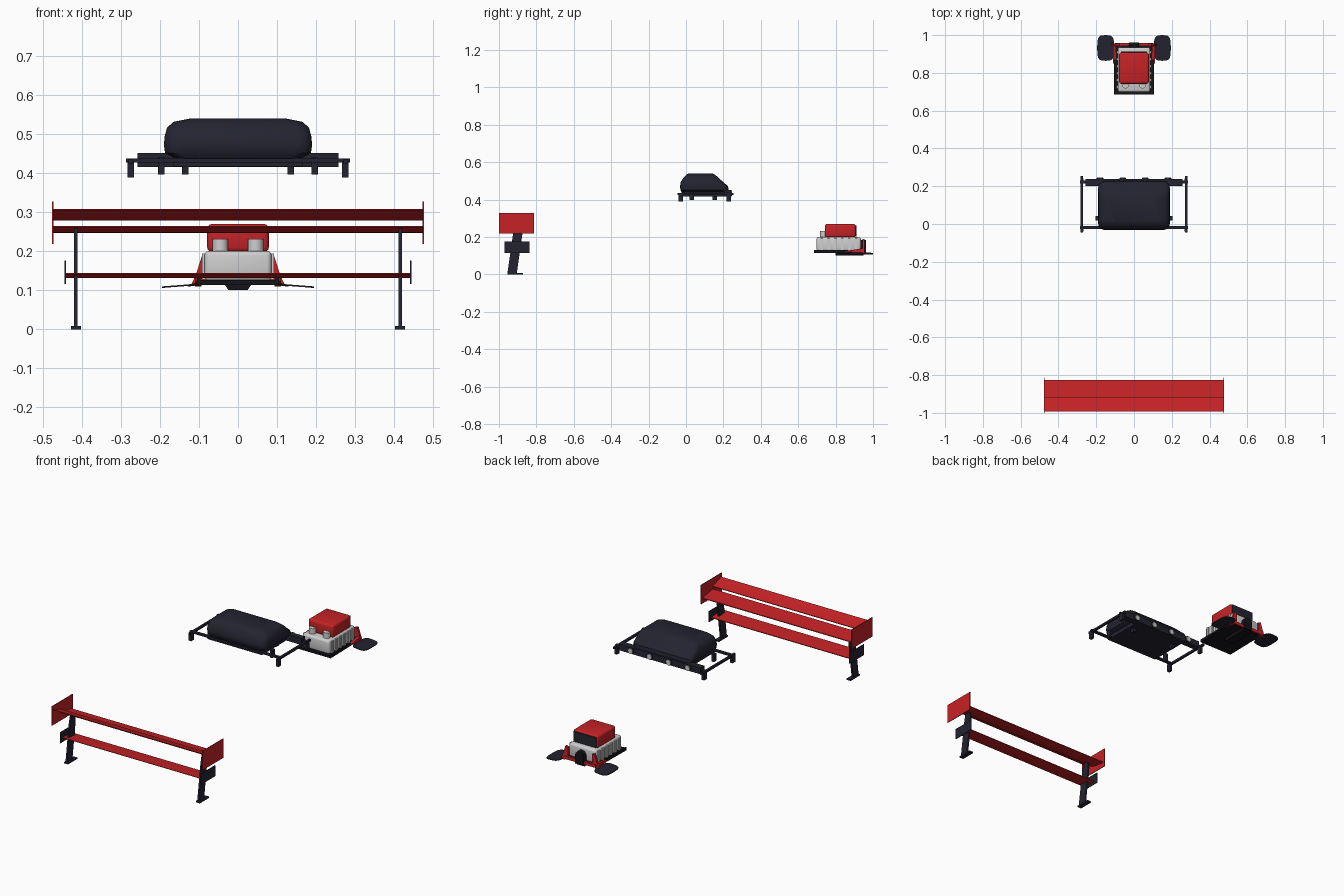
import bpy, bmesh, math
from mathutils import Vector

if "Cube" in bpy.data.objects:
    bpy.data.objects.remove(bpy.data.objects["Cube"])


def material(name, rgb):
    m = bpy.data.materials.new(name)
    m.diffuse_color = (*rgb, 1)
    m.use_nodes = True
    m.node_tree.nodes["Principled BSDF"].inputs["Base Color"].default_value = m.diffuse_color
    return m


RED = material("red paint", (0.56, 0.016, 0.019))
NAVY = material("dark navy", (0.017, 0.017, 0.030))
BLACK = material("black plastic", (0.007, 0.007, 0.010))
WHITE = material("light grey", (0.62, 0.62, 0.62))


def loft(name, rings, mat, smooth=False, bevel=0.0):
    """Skin a stack of equal-length rings and cap both ends."""
    bm = bmesh.new()
    vs = [[bm.verts.new(p) for p in r] for r in rings]
    n = len(rings[0])
    for a, b in zip(vs, vs[1:]):
        for i in range(n):
            j = (i + 1) % n
            bm.faces.new((a[i], a[j], b[j], b[i]))
    bm.faces.new(vs[0][::-1])
    bm.faces.new(vs[-1])
    if bevel:
        bmesh.ops.bevel(bm, geom=bm.edges[:], offset=bevel, segments=3,
                        profile=0.5, affect='EDGES', clamp_overlap=True)
    bmesh.ops.recalc_face_normals(bm, faces=bm.faces)
    me = bpy.data.meshes.new(name)
    bm.to_mesh(me)
    bm.free()
    me.materials.append(mat)
    ob = bpy.data.objects.new(name, me)
    bpy.context.collection.objects.link(ob)
    if smooth:
        bpy.ops.object.select_all(action='DESELECT')
        ob.select_set(True)
        bpy.context.view_layer.objects.active = ob
        bpy.ops.object.shade_smooth_by_angle(angle=math.radians(35))
    return ob


def box(name, x, y, z, mat, bevel=0.0):
    rings = [[(x[0], y[0], h), (x[1], y[0], h), (x[1], y[1], h), (x[0], y[1], h)] for h in z]
    return loft(name, rings, mat, bevel > 0, bevel)


def side_prism(name, x, profile, mat, smooth=False):
    """Extrude a (y, z) profile along x."""
    return loft(name, [[(h, py, pz) for py, pz in profile] for h in x], mat, smooth)


def cylinder(name, a, b, r, mat, n=12):
    a, b = Vector(a), Vector(b)
    q = (b - a).to_track_quat('Z', 'Y')
    ring = [q @ Vector((r * math.cos(math.tau * i / n), r * math.sin(math.tau * i / n), 0))
            for i in range(n)]
    return loft(name, [[p + v for v in ring] for p in (a, b)], mat, True)


def wing(name, half, lead, trail, thick, sag, mat):
    """Thin curved blade, given its leading and trailing (y, z) edges."""
    top, low = [], []
    for i in range(7):
        t = i / 6
        y = lead[0] + (trail[0] - lead[0]) * t
        z = lead[1] + (trail[1] - lead[1]) * t - sag * math.sin(math.pi * t)
        h = thick * (0.25 + 0.75 * math.sin(math.pi * min(1, t * 0.8 + 0.15))) / 2
        top.append((y, z + h))
        low.append((y, z - h))
    side_prism(name, (-half, half), top + low[::-1], mat, True)


# --- Rear wing: blades, end plates, stands ---
wing("main_blade", 0.474, (-0.825, 0.249), (-0.92, 0.264), 0.008, 0.002, RED)
wing("upper_flap", 0.474, (-0.917, 0.281), (-0.992, 0.307), 0.006, 0.002, RED)
wing("lower_blade", 0.442, (-0.86, 0.133), (-0.955, 0.143), 0.007, 0.001, RED)
for s in (-1, 1):
    box("wing_end_plate", (s * 0.473, s * 0.477), (-1.0, -0.812), (0.219, 0.328), RED)
    box("lower_end_plate", (s * 0.441, s * 0.445), (-0.97, -0.838), (0.116, 0.177), NAVY)
    side_prism("wing_stand", (s * 0.411, s * 0.420),
               [(-0.955, 0.005), (-0.905, 0.005), (-0.875, 0.215), (-0.88, 0.25),
                (-0.915, 0.258), (-0.925, 0.215)], NAVY)
    box("wing_foot", (s * 0.403, s * 0.428), (-0.955, -0.872), (0, 0.008), NAVY)

# --- Roof box: stacked rounded rings (z, half width, front, back, corner) ---
rings = []
for z, w, y0, y1, c in [(0.437, 0.16, -0.02, 0.215, 0.03), (0.452, 0.187, -0.03, 0.228, 0.035),
                        (0.472, 0.19, -0.032, 0.225, 0.035), (0.495, 0.188, -0.028, 0.198, 0.035),
                        (0.517, 0.182, -0.014, 0.174, 0.03), (0.532, 0.165, 0.0, 0.157, 0.03),
                        (0.540, 0.125, 0.012, 0.143, 0.03)]:
    ring = []
    for cx, cy, a0 in ((w - c, y1 - c, 0), (c - w, y1 - c, 90), (c - w, y0 + c, 180), (w - c, y0 + c, 270)):
        for k in range(4):
            a = math.radians(a0 + 30 * k)
            ring.append((cx + c * math.cos(a), cy + c * math.sin(a), z))
    rings.append(ring)
loft("roof_box", rings, NAVY, True)

# --- Roof rack: bars, clamps, rear lamp bar ---
for y in (-0.018, 0.222):
    box("rack_cross_bar", (-0.287, 0.287), (y - 0.008, y + 0.008), (0.428, 0.438), NAVY)
for s in (-1, 1):
    box("rack_side_bar", (s * 0.270, s * 0.282), (-0.045, 0.255), (0.424, 0.436), NAVY)
    for y in (-0.028, 0.228):
        box("rack_foot", (s * 0.267, s * 0.283), (y - 0.012, y + 0.012), (0.389, 0.43), NAVY)
    for x, y in ((0.197, 0.03), (0.135, 0.155)):
        box("box_mount", (s * (x - 0.008), s * (x + 0.008)), (y - 0.012, y + 0.012),
            (0.397, 0.44), NAVY)
box("box_floor", (-0.165, 0.165), (-0.02, 0.215), (0.418, 0.44), NAVY)
box("lamp_bar", (-0.258, 0.258), (0.202, 0.237), (0.416, 0.452), NAVY)
for x in (-0.18, -0.06, 0.06, 0.18):
    cylinder("lamp_rim", (x, 0.235, 0.434), (x, 0.243, 0.434), 0.018, NAVY)
    cylinder("lamp_lens", (x, 0.243, 0.434), (x, 0.247, 0.434), 0.015, WHITE)

# --- Engine unit: tray, ribbed block, red cover ---
loft("tray", [[(-0.105, 0.685, z), (0.105, 0.685, z), (0.1, 0.95, z), (-0.1, 0.95, z)]
              for z in (0.114, 0.126)], BLACK)
box("engine_block", (-0.086, 0.086), (0.698, 0.935), (0.124, 0.201), WHITE, 0.012)
for s in (-1, 1):
    for i in range(6):
        y = 0.725 + i * 0.037
        box("block_rib", (s * 0.08, s * 0.092), (y - 0.007, y + 0.007), (0.128, 0.194), WHITE)
    cylinder("front_knob", (s * 0.045, 0.737, 0.195), (s * 0.045, 0.737, 0.232), 0.02, WHITE)
    box("tray_rail", (s * 0.096, s * 0.105), (0.685, 0.87), (0.12, 0.131), BLACK)
box("engine_cover", (-0.079, 0.079), (0.742, 0.908), (0.198, 0.27), RED, 0.012)
box("cover_back_panel", (-0.07, 0.07), (0.905, 0.912), (0.204, 0.262), NAVY)
cylinder("rear_hub", (0, 0.93, 0.158), (0, 0.962, 0.158), 0.026, BLACK)
box("rear_hub_base", (-0.026, 0.026), (0.93, 0.962), (0.11, 0.158), BLACK)
loft("sump", [[(-w, 0.80, z), (w, 0.80, z), (w, 0.95, z), (-w, 0.95, z)]
              for z, w in ((0.101, 0.025), (0.116, 0.035))], BLACK)

# --- Red braces and flat side paddles ---
for s in (-1, 1):
    side_prism("side_brace", (s * 0.094, s * 0.110),
               [(0.85, 0.124), (0.955, 0.11), (0.955, 0.14), (0.93, 0.138)], RED)
    loft("rear_brace", [[(s * 0.075, y, 0.125), (s * 0.122, y, 0.110), (s * 0.108, y, 0.14),
                         (s * 0.092, y, 0.19), (s * 0.075, y, 0.185)] for y in (0.943, 0.955)], RED)
    outline = []
    for i in range(20):
        a = math.tau * i / 20
        ca, sa = math.cos(a), math.sin(a)
        u = math.copysign(abs(ca) ** 0.55, ca)
        v = math.copysign(abs(sa) ** 0.55, sa)
        outline.append((0.150 + 0.045 * u, 0.932 + 0.068 * v, 0.1115 - 0.0035 * u))
    loft("side_paddle", [[(s * x, y, z + h) for x, y, z in outline] for h in (-0.002, 0.002)], NAVY)
    loft("paddle_arm", [[(s * 0.07, y, 0.118), (s * 0.13, y, 0.109), (s * 0.13, y, 0.113),
                         (s * 0.07, y, 0.130)] for y in (0.90, 0.945)], NAVY)
box("rear_cross_strip", (-0.1, 0.1), (0.945, 0.957), (0.115, 0.132), RED)
